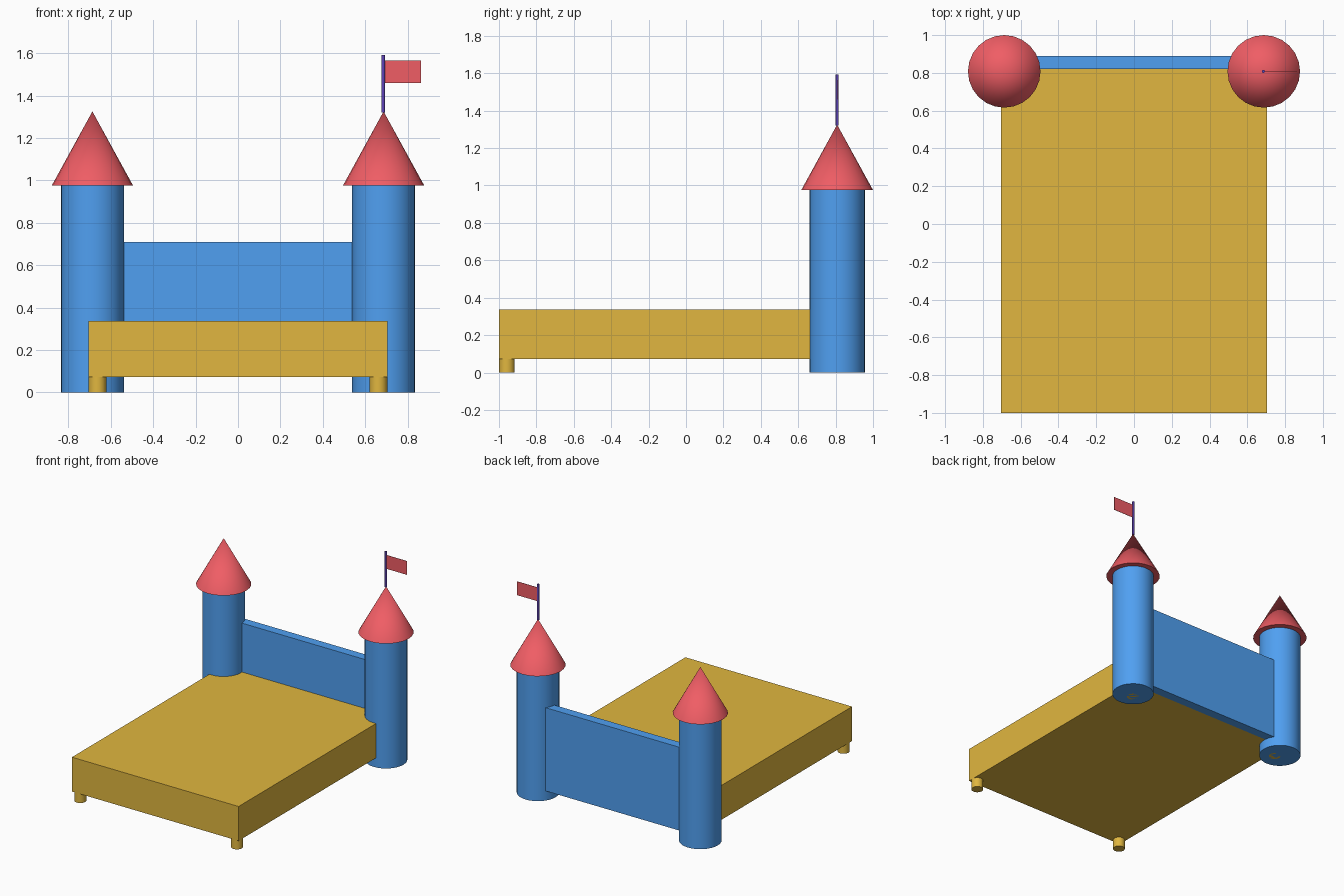
import bpy
import math

if "Cube" in bpy.data.objects:
    bpy.data.objects.remove(bpy.data.objects["Cube"])


def material(name, rgb):
    m = bpy.data.materials.new(name)
    m.diffuse_color = (*rgb, 1.0)
    m.use_nodes = True
    m.node_tree.nodes["Principled BSDF"].inputs["Base Color"].default_value = m.diffuse_color
    return m


BLUE = material("blue", (0.08, 0.35, 0.88))
RED = material("red", (0.87, 0.11, 0.13))
YELLOW = material("yellow", (0.75, 0.47, 0.05))
PURPLE = material("purple", (0.12, 0.06, 0.50))


def finish(name, mat, smooth=False):
    ob = bpy.context.object
    ob.name = name
    ob.data.materials.append(mat)
    if smooth:
        bpy.ops.object.shade_smooth_by_angle(angle=math.radians(35))
    return ob


def box(name, lo, hi, mat):
    bpy.ops.mesh.primitive_cube_add(size=1, location=[(a + b) / 2 for a, b in zip(lo, hi)])
    bpy.context.object.scale = [b - a for a, b in zip(lo, hi)]
    bpy.ops.object.transform_apply(location=False, rotation=False, scale=True)
    return finish(name, mat)


def round_part(name, x, y, z0, z1, r0, r1, mat, sides=24):
    bpy.ops.mesh.primitive_cone_add(vertices=sides, radius1=r0, radius2=r1,
                                    depth=z1 - z0, location=(x, y, (z0 + z1) / 2))
    return finish(name, mat, smooth=True)


TX, TY = 0.687, 0.808

# Mattress base and headboard wall
box("bed_base", (-0.705, -1.0, 0.073), (0.705, 0.82, 0.336), YELLOW)
box("headboard", (-TX, 0.82, 0.073), (TX, 0.89, 0.71), BLUE)

for side, s in (("left", -1), ("right", 1)):
    # Tower with pointed roof
    round_part(f"{side}_tower", s * TX, TY, 0.0, 0.975, 0.148, 0.148, BLUE, 32)
    round_part(f"{side}_tower_roof", s * TX, TY, 0.975, 1.325, 0.192, 0.0, RED)
    # Short feet (the back ones stand inside the towers)
    for end, y in (("front", -0.958), ("back", 0.778)):
        round_part(f"{end}_{side}_foot", s * 0.663, y, 0.0, 0.073, 0.042, 0.042, YELLOW)

# Flagpole and flag on the right tower
round_part("flagpole", 0.685, TY, 1.32, 1.592, 0.008, 0.008, PURPLE, 12)
box("flag", (0.69, TY - 0.001, 1.46), (0.863, TY + 0.001, 1.565), RED)
